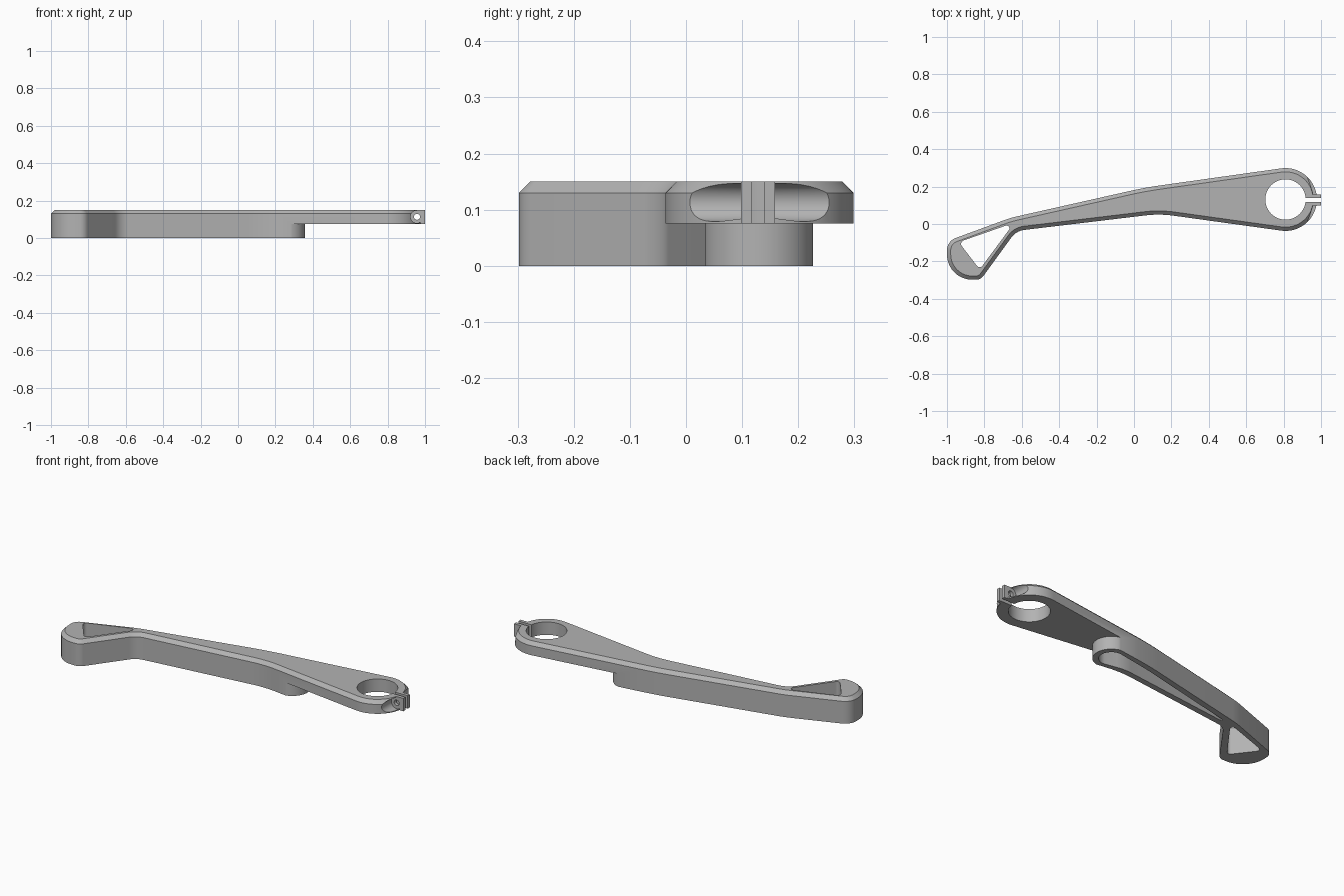
import bpy
import bmesh
from math import sin, cos, tan, pi, radians
from mathutils import Vector

if "Cube" in bpy.data.objects:
    bpy.data.objects.remove(bpy.data.objects["Cube"], do_unlink=True)

HEIGHT, STEP, CHAMFER = 0.15, 0.075, 0.02
RING = Vector((0.81, 0.131))       # centre of the clamp ring
HEEL = Vector((0.26, 0.13))        # centre of the lower rounded end
SCREW_X, SCREW_Z = 0.957, 0.113


def arc(centre, radius, start, end, count):
    """Points on an arc, angles in degrees."""
    angles = [radians(start + (end - start) * i / count) for i in range(count + 1)]
    return [centre + radius * Vector((cos(a), sin(a))) for a in angles]


def fillet(before, corner, after, radius, count=10):
    """Round one corner of a polygon."""
    u = (Vector(before) - corner).normalized()
    v = (Vector(after) - corner).normalized()
    half = u.angle(v) / 2
    reach = radius / tan(half)
    centre = corner + (u + v).normalized() * radius / sin(half)
    a = corner + u * reach - centre
    b = corner + v * reach - centre
    sweep = a.angle_signed(b)      # clockwise positive
    points = []
    for i in range(count + 1):
        t = -sweep * i / count
        points.append(centre + Vector((a.x * cos(t) - a.y * sin(t),
                                       a.x * sin(t) + a.y * cos(t))))
    return points


def rounded(corners, lead=()):
    """Outline from (x, y, radius) corners, following an optional lead arc."""
    lead = list(lead)
    spots = [Vector(c[:2]) for c in corners]
    loop = list(lead)
    for i, c in enumerate(corners):
        before = spots[i - 1] if i or not lead else lead[-1]
        after = spots[(i + 1) % len(spots)] if i + 1 < len(spots) or not lead else lead[0]
        loop += fillet(before, spots[i], after, c[2])
    return loop


def inset(loop, distance):
    """Move a counterclockwise outline inward."""
    result = []
    for i, p in enumerate(loop):
        d1 = (p - loop[i - 1]).normalized()
        d2 = (loop[(i + 1) % len(loop)] - p).normalized()
        n = Vector((-d1.y - d2.y, d1.x + d2.x)).normalized()
        result.append(p + n * distance / max(n.dot(Vector((-d1.y, d1.x))), 0.5))
    return result


def finish(name, bm):
    bmesh.ops.recalc_face_normals(bm, faces=bm.faces)
    mesh = bpy.data.meshes.new(name)
    bm.to_mesh(mesh)
    bm.free()
    obj = bpy.data.objects.new(name, mesh)
    bpy.context.collection.objects.link(obj)
    return obj


def prism(name, *layers):
    """Stack (outline, height) layers into a closed solid."""
    bm = bmesh.new()
    rings = [[bm.verts.new((p.x, p.y, z)) for p in loop] for loop, z in layers]
    for low, high in zip(rings, rings[1:]):
        for i in range(len(low)):
            bm.faces.new((low[i - 1], low[i], high[i], high[i - 1]))
    bm.faces.new(rings[0])
    bm.faces.new(rings[-1])
    return finish(name, bm)


def box(name, x0, x1, y0, y1, z0, z1):
    corners = [Vector(c) for c in ((x0, y0), (x1, y0), (x1, y1), (x0, y1))]
    return prism(name, (corners, z0), (corners, z1))


def cross_rod(name, radius):
    """Cylinder running along y through the screw position."""
    circle = arc(Vector((0, 0)), radius, 0, 352.5, 47)
    bm = bmesh.new()
    ends = [[bm.verts.new((SCREW_X + p.x, y, SCREW_Z + p.y)) for p in circle]
            for y in (-0.3, 0.6)]
    for i in range(len(circle)):
        bm.faces.new((ends[0][i - 1], ends[0][i], ends[1][i], ends[1][i - 1]))
    bm.faces.new(ends[0])
    bm.faces.new(ends[1])
    return finish(name, bm)


def combine(target, tool, operation="DIFFERENCE"):
    tool.hide_render = True
    mod = target.modifiers.new(tool.name, "BOOLEAN")
    mod.operation = operation
    mod.solver = "EXACT"
    mod.object = tool
    bpy.context.view_layer.objects.active = target
    bpy.ops.object.modifier_apply(modifier=mod.name)
    bpy.data.objects.remove(tool, do_unlink=True)


# Lever arm: full outline with a chamfered top edge
outline = rounded([
    (0.06, 0.195, 2.0), (-0.66, 0.033, 0.6), (-1, -0.092, 0.07), (-1, -0.298, 0.135),
    (-0.82, -0.298, 0.05), (-0.63, -0.037, 0.1), (0.136, 0.055, 0.6),
], arc(RING, 0.168, -98, 98, 40))
lever = prism("lever_arm", (outline, 0), (outline, HEIGHT - CHAMFER),
              (inset(outline, CHAMFER), HEIGHT))

# Thin the clamp end, leaving a rounded heel underneath
around = [Vector(c) for c in ((0.26, 0.6), (0.26, 0.229))]
step = arc(HEEL, 0.098, 90, -90, 32)
step += [Vector(c) for c in ((0.26, -0.4), (1.2, -0.4), (1.2, 0.6), (0.26, 0.6))]
combine(lever, prism("step_cutter", (step, -0.1), (step, STEP)))

# Screw head recess, then the two clamp ears
combine(lever, cross_rod("recess_cutter", 0.034))
combine(lever, box("clamp_ears", 0.88, 1, 0.098, 0.159, STEP, HEIGHT), "UNION")

# Bore, slit and screw hole
bore = arc(RING, 0.108, 0, 354, 59)
combine(lever, prism("bore_cutter", (bore, -0.1), (bore, 0.3)))
combine(lever, box("slit_cutter", 0.85, 1.1, 0.118, 0.139, -0.1, 0.3))
combine(lever, cross_rod("screw_cutter", 0.016))

# Triangular window through the tip
window = rounded([(-0.64, 0.007, 0.015), (-0.937, -0.097, 0.02), (-0.825, -0.243, 0.018)])
combine(lever, prism("window_cutter", (window, -0.1), (window, 0.3)))

# Tapered pocket in the underside
pocket = rounded([(0.05, 0.16, 1), (-0.58, 0.016, 0.004), (-0.58, 0.004, 0.004),
                  (0.136, 0.088, 0.3)], arc(HEEL, 0.066, -98, 98, 28))
combine(lever, prism("pocket_cutter", (pocket, -0.1), (pocket, 0.105)))

# Material and shading
grey = bpy.data.materials.new("plain grey")
grey.use_nodes = True
colour = (0.45, 0.45, 0.45, 1)
grey.diffuse_color = colour
grey.node_tree.nodes["Principled BSDF"].inputs["Base Color"].default_value = colour
lever.data.materials.clear()
lever.data.materials.append(grey)
for face in lever.data.polygons:
    face.material_index = 0

bpy.ops.object.select_all(action="DESELECT")
lever.select_set(True)
bpy.context.view_layer.objects.active = lever
bpy.ops.object.shade_smooth_by_angle(angle=radians(30))
